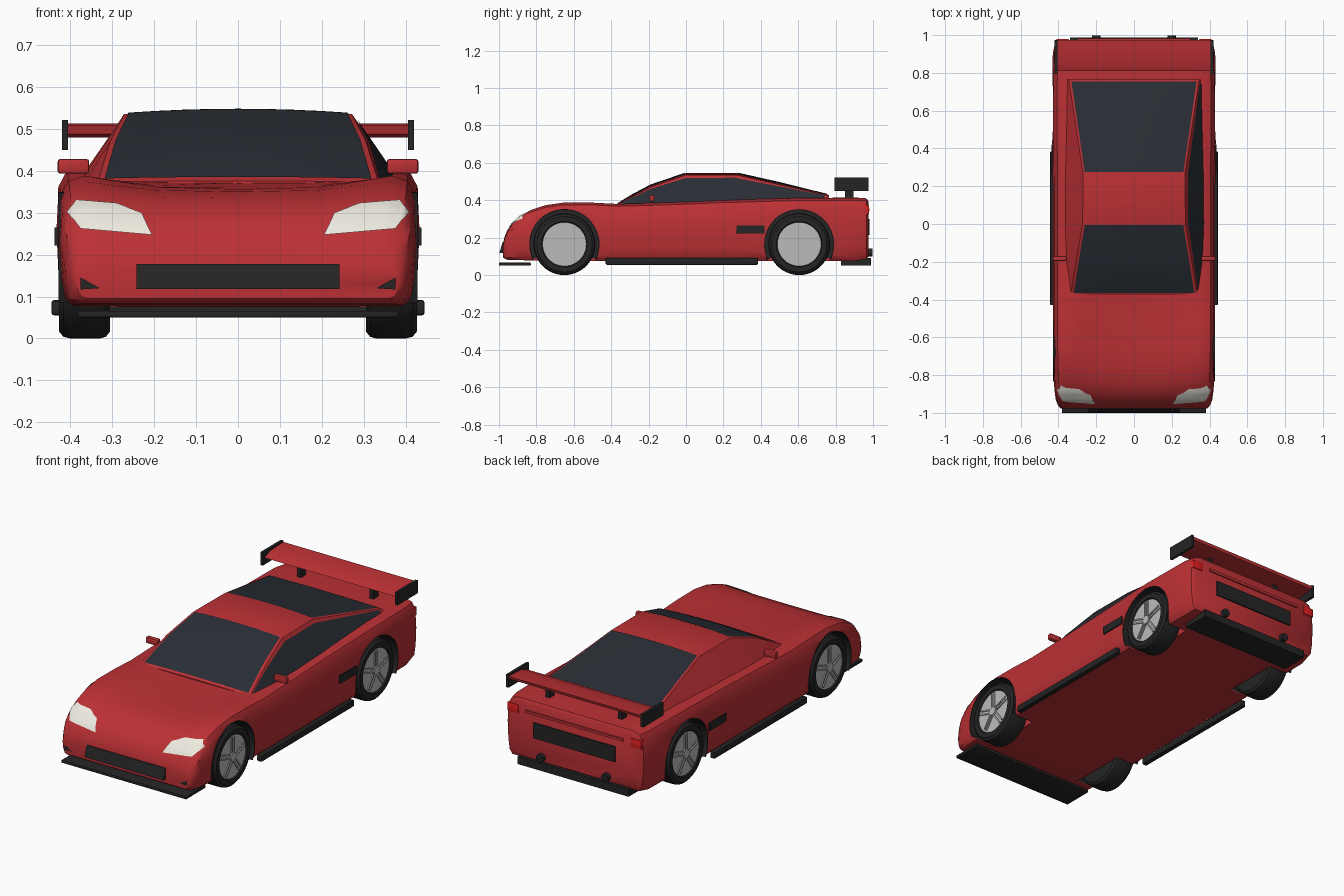
import bpy, bmesh, math
from mathutils import Vector, Matrix
from mathutils.bvhtree import BVHTree

if "Cube" in bpy.data.objects:
    bpy.data.objects.remove(bpy.data.objects["Cube"])

def material(name, *rgb):
    m = bpy.data.materials.new(name)
    m.diffuse_color = (*rgb, 1)
    m.use_nodes = True
    m.node_tree.nodes["Principled BSDF"].inputs["Base Color"].default_value = m.diffuse_color
    return m

RED = material("red_paint", .50, .03, .035)
BLACK = material("black_trim", .018, .018, .018)
GLASS = material("dark_glass", .022, .027, .035)
LAMP = material("lamp_white", .85, .83, .74)
TAIL = material("lamp_red", .75, .015, .015)
METAL = material("rim_metal", .5, .5, .5)

def finish(bm, name, mat, recalc=True):
    if recalc:
        bmesh.ops.recalc_face_normals(bm, faces=bm.faces)
    me = bpy.data.meshes.new(name)
    bm.to_mesh(me)
    bm.free()
    ob = bpy.data.objects.new(name, me)
    bpy.context.collection.objects.link(ob)
    me.materials.append(mat)
    bpy.ops.object.select_all(action='DESELECT')
    ob.select_set(True)
    bpy.context.view_layer.objects.active = ob
    bpy.ops.object.shade_smooth_by_angle(angle=math.radians(35))
    return ob

def box(name, x, y, z, mat, bevel=0):
    bm = bmesh.new()
    c = [(a + b) / 2 for a, b in (x, y, z)]
    s = [b - a for a, b in (x, y, z)]
    bmesh.ops.create_cube(bm, size=1, matrix=Matrix.Translation(c) @ Matrix.Diagonal((*s, 1)))
    if bevel:
        bmesh.ops.bevel(bm, geom=bm.edges[:], offset=bevel, segments=2, affect='EDGES', profile=.5)
    return finish(bm, name, mat)

def loft(name, rings, mat, caps=True, closed=True, recalc=True):
    """Skin a list of equally long point rings."""
    bm = bmesh.new()
    vs = [[bm.verts.new(p) for p in r] for r in rings]
    n = len(vs[0])
    for a, b in zip(vs, vs[1:]):
        for i in range(n if closed else n - 1):
            j = (i + 1) % n
            bm.faces.new((a[i], a[j], b[j], b[i]))
    if caps:
        bm.faces.new(vs[0])
        bm.faces.new(vs[-1])
    return finish(bm, name, mat, recalc)

def prism(name, yz, x0, x1, mat):
    return loft(name, [[(x, y, z) for y, z in yz] for x in (x0, x1)], mat)

def cylinder(name, c, r, depth, axis, mat, seg=48):
    bm = bmesh.new()
    rot = Matrix.Rotation(math.pi / 2, 4, 'Y' if axis == 'X' else 'X')
    bmesh.ops.create_cone(bm, cap_ends=True, segments=seg, radius1=r, radius2=r, depth=depth,
                          matrix=Matrix.Translation(c) @ rot)
    return finish(bm, name, mat)

# body: cross-sections (y, half width, centre top, shoulder top, bottom)
STATIONS = [(-.978, .385, .17, .165, .095), (-.97, .395, .205, .20, .088), (-.955, .405, .24, .235, .082),
            (-.93, .414, .275, .272, .08), (-.89, .42, .308, .312, .08), (-.83, .425, .335, .348, .078),
            (-.75, .428, .35, .374, .075), (-.65, .43, .356, .388, .075), (-.5, .43, .361, .387, .075),
            (-.36, .43, .371, .380, .075), (-.1, .43, .39, .388, .075), (.2, .43, .40, .40, .075),
            (.6, .435, .41, .412, .075), (.9, .43, .415, .413, .075), (.965, .417, .41, .41, .085),
            (.975, .402, .395, .395, .098)]

def section(y, w, zc, zf, zb):
    h, d = zf - zb, zf - zc
    half = [(.45, zc + .15 * d), (.68, zc + .6 * d), (.85, zf), (.94, zf - .04 * h), (.985, zf - .15 * h),
            (1, zb + .55 * h), (.99, zb + .25 * h), (.97, zb + .07 * h), (.93, zb)]
    return ([(0, y, zc)] + [(f * w, y, z) for f, z in half] + [(0, y, zb)]
            + [(-f * w, y, z) for f, z in reversed(half)])

body = loft("body", [section(*s) for s in STATIONS], RED)
bm = bmesh.new()
bm.from_mesh(body.data)
surface = BVHTree.FromBMesh(bm)
bm.free()

# wheels and arches
WZ, TYRE_R, ARCH_R = .165, .165, .187
for end, wy in (("front", -.65), ("rear", .605)):
    for side, s in (("right", 1), ("left", -1)):
        tag = f"{end}_{side}_"
        cut = cylinder(tag + "arch_cutter", (s * .40, wy, WZ), ARCH_R, .22, 'X', BLACK)
        cut.hide_render = True
        bpy.context.view_layer.objects.active = body
        mod = body.modifiers.new("arch", 'BOOLEAN')
        mod.operation, mod.object, mod.solver = 'DIFFERENCE', cut, 'EXACT'
        bpy.ops.object.modifier_apply(modifier=mod.name)
        bpy.data.objects.remove(cut)
        # dark liner: open arc with an inner wall
        arc = [math.radians(-26 + 232 * i / 32) for i in range(33)]
        loft(tag + "arch_liner", [[(s * x, wy + r * math.cos(a), WZ + r * math.sin(a)) for a in arc]
             for x, r in ((.428, ARCH_R + .001), (.428, ARCH_R - .003), (.294, ARCH_R - .003), (.294, .02))],
             BLACK, caps=False, closed=False)
        # lathed tyre
        prof = [(.305, .115), (.305, .148), (.315, .161), (.33, TYRE_R), (.40, TYRE_R), (.416, .161),
                (.427, .148), (.427, .122), (.418, .115)]
        ang = [2 * math.pi * i / 48 for i in range(48)]
        loft(tag + "tyre", [[(s * x, wy + r * math.cos(a), WZ + r * math.sin(a)) for a in ang]
                            for x, r in prof], BLACK)
        cylinder(tag + "rim", (s * .368, wy, WZ), .119, .105, 'X', METAL)
        cylinder(tag + "hub", (s * .422, wy, WZ), .024, .012, 'X', METAL, 24)
        bm = bmesh.new()
        for k in range(5):
            for off in (-.010, .010):
                bmesh.ops.create_cube(bm, size=1, matrix=Matrix.Translation((s * .421, wy, WZ))
                                      @ Matrix.Rotation(2 * math.pi * k / 5, 4, 'X')
                                      @ Matrix.Translation((0, off, .066))
                                      @ Matrix.Diagonal((.010, .008, .085, 1)))
        finish(bm, tag + "spokes", METAL)
bpy.ops.object.select_all(action='DESELECT')
body.select_set(True)
bpy.context.view_layer.objects.active = body
bpy.ops.object.shade_smooth_by_angle(angle=math.radians(35))

# cabin: (y, top half width, top z, base half width, base z)
CABIN = [(-.375, .335, .372, .345, .355), (-.19, .305, .47, .37, .365), (0, .272, .535, .378, .37),
         (.27, .27, .535, .378, .38), (.765, .345, .424, .365, .395)]

def cabin_at(y):
    for a, b in zip(CABIN, CABIN[1:]):
        if y <= b[0]:
            t = (y - a[0]) / (b[0] - a[0])
            return [p + (q - p) * t for p, q in zip(a, b)]

def top_row(y, f, lift=0):
    _, w, z, _, _ = cabin_at(y)
    crown = .01 if -.3 < y < .7 else .004
    return [(f * k / 4 * w, y, z + lift + crown * (1 - (f * k / 4) ** 2)) for k in range(-4, 5)]

loft("cabin", [[(-c[3], c[0], c[4])] + top_row(c[0], 1) + [(c[3], c[0], c[4])] for c in CABIN], RED)
loft("windshield", [top_row(y, .955, .004) for y in (-.365, -.29, -.19, -.005)], GLASS, False, False, False)
loft("rear_window", [top_row(y, .965, .004) for y in (.275, .5, .755)], GLASS, False, False, False)

# side window, on the right side only
rows = []
for y in (-.345, -.19, 0, .26, .74):
    _, wt, zt, wb, zb = cabin_at(y)
    rows.append([(wt + (wb - wt) * t + .004, y, zt + (zb - zt) * t + .001) for t in (.1, .97)])
loft("side_window", rows, GLASS, False, False, False)

# front lamps and fog vents draped over the nose
def drape(name, xz, s, mat):
    bm = bmesh.new()
    bm.faces.new([bm.verts.new((s * x, -2, z)) for x, z in xz])
    bmesh.ops.triangulate(bm, faces=bm.faces[:])
    bmesh.ops.subdivide_edges(bm, edges=bm.edges[:], cuts=5, use_grid_fill=True)
    for v in bm.verts:
        hit, n, _, _ = surface.ray_cast(v.co, Vector((0, 1, 0)))
        if hit:
            v.co = hit + n * .004
    bm.normal_update()
    bmesh.ops.reverse_faces(bm, faces=[f for f in bm.faces if f.normal.y > 0])
    finish(bm, name, mat, False)

for side, s in (("right", 1), ("left", -1)):
    drape(side + "_headlight", [(.205, .245), (.23, .297), (.29, .32), (.385, .328), (.405, .30), (.375, .26)],
          s, LAMP)
    drape(side + "_fog_vent", [(.375, .145), (.33, .12), (.375, .117)], s, BLACK)
    X = lambda a, b: tuple(sorted((s * a, s * b)))
    box(side + "_mirror", X(.355, .43), (-.195, -.17), (.393, .428), RED, .006)
    box(side + "_skirt", X(.415, .445), (-.43, .385), (.055, .092), BLACK, .007)
    box(side + "_side_vent", X(.42, .438), (.27, .42), (.222, .265), BLACK)
    box(side + "_tail_light", X(.345, .411), (.945, .979), (.325, .372), TAIL, .003)
    box(side + "_wing_plate", X(.405, .42), (.795, .975), (.45, .521), BLACK)
    box(side + "_wing_strut", X(.21, .235), (.85, .895), (.40, .492), BLACK)
    cylinder(side + "_exhaust", (s * .2, .972, .12), .022, .05, 'Y', BLACK, 24)

# nose and tail trim
prism("grille", [(-.998, .118), (-.98, .178), (-.94, .178), (-.94, .118)], -.242, .242, BLACK)
box("splitter", (-.382, .382), (-1, -.83), (.05, .066), BLACK, .003)
box("diffuser", (-.34, .34), (.83, .988), (.05, .092), BLACK)
box("rear_panel", (-.25, .25), (.96, .982), (.215, .30), BLACK)
box("light_bar", (-.30, .30), (.96, .982), (.342, .357), RED)
prism("wing", [(.81, .488), (.835, .479), (.97, .497), (.975, .513), (.86, .508)], -.41, .41, RED)
